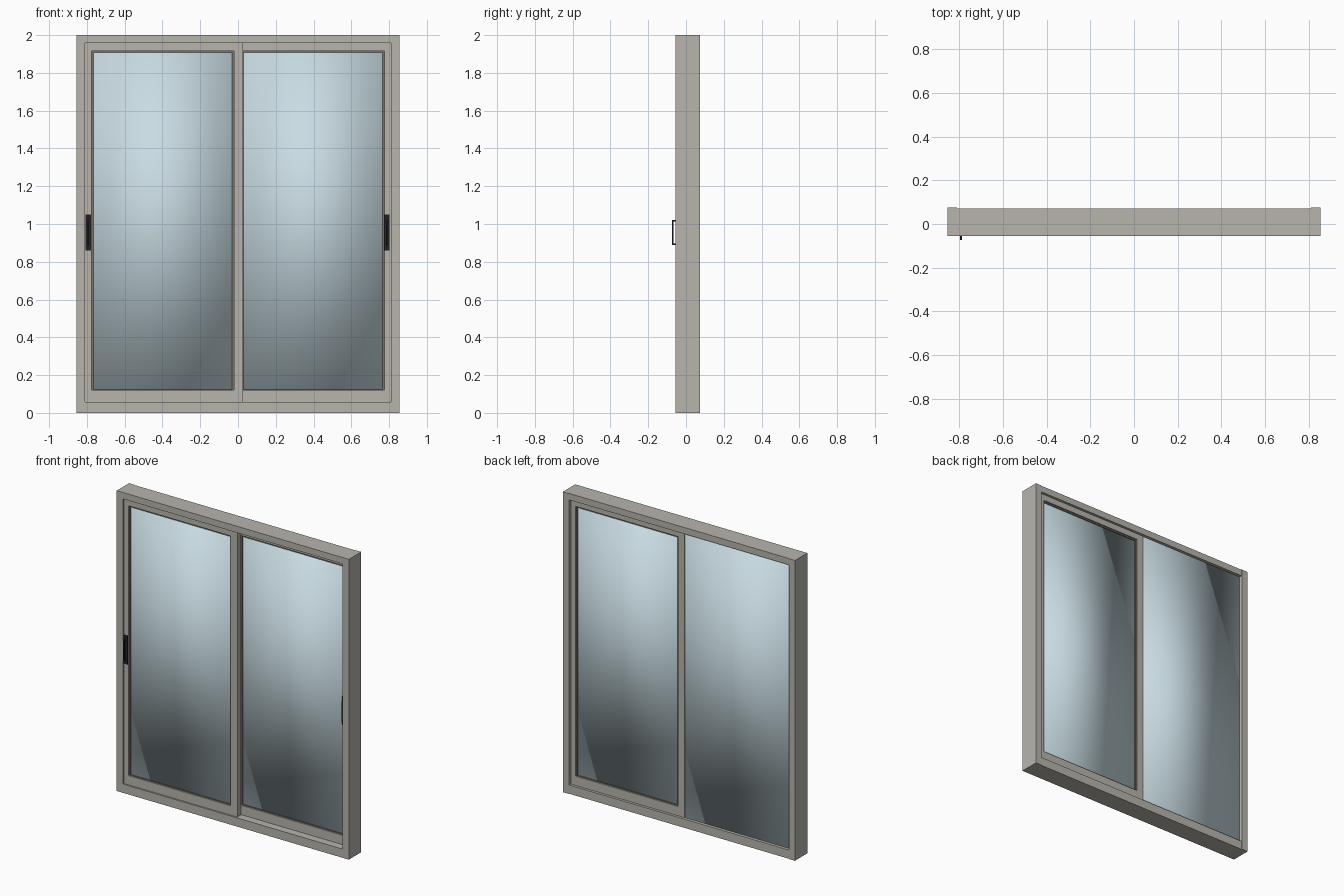
import bpy
import bmesh

cube = bpy.data.objects.get("Cube")
if cube:
    bpy.data.objects.remove(cube, do_unlink=True)


def material(name, rgb, rough=0.6):
    mat = bpy.data.materials.new(name)
    mat.use_nodes = True
    mat.diffuse_color = (*rgb, 1)
    bsdf = mat.node_tree.nodes["Principled BSDF"]
    bsdf.inputs["Base Color"].default_value = (*rgb, 1)
    bsdf.inputs["Roughness"].default_value = rough
    return mat


FRAME = material("warm grey aluminium", (0.48, 0.46, 0.42))
SEAL = material("brown seal", (0.20, 0.17, 0.14))
GLASS = material("pale blue glass", (0.58, 0.71, 0.76), 0.4)
BLACK = material("black handle", (0.015, 0.015, 0.017))


def add_box(bm, x, y, z):
    """Add a box spanning the three (low, high) ranges."""
    verts = bmesh.ops.create_cube(bm, size=1)["verts"]
    for v in verts:
        v.co = [r[0] if c < 0 else r[1] for c, r in zip(v.co, (x, y, z))]


def make(name, boxes, mat, smooth=False):
    bm = bmesh.new()
    for b in boxes:
        add_box(bm, *b)
    mesh = bpy.data.meshes.new(name)
    bm.to_mesh(mesh)
    bm.free()
    mesh.materials.append(mat)
    for p in mesh.polygons:
        p.use_smooth = smooth
    obj = bpy.data.objects.new(name, mesh)
    bpy.context.scene.collection.objects.link(obj)
    return obj


def ring(outer_x, outer_z, inner_x, inner_z, y):
    """Two full-height stiles with two rails between them."""
    return [((outer_x[0], inner_x[0]), y, outer_z),
            ((inner_x[1], outer_x[1]), y, outer_z),
            (inner_x, y, (outer_z[0], inner_z[0])),
            (inner_x, y, (inner_z[1], outer_z[1]))]


# Outer frame: the jambs stand slightly proud of head and sill at the back
W, IN = 0.855, 0.81
FRONT, BACK = -0.055, 0.075
BOTTOM, TOP = 0.058, 1.957
for side, s in (("right", -1), ("left", 1)):
    make(side + "_jamb", [(sorted((s * IN, s * W)), (FRONT, BACK), (0, 2))], FRAME)
make("sill", [((-IN, IN), (FRONT, BACK - 0.003), (0, BOTTOM))], FRAME)
make("head", [((-IN, IN), (FRONT, BACK - 0.003), (TOP, 2))], FRAME)


def sash(name, x, glass_x, y):
    """Sliding panel: frame, seal and recessed pane."""
    open_z = (0.12, 1.917)
    lip = 0.009
    seal_x = (glass_x[0] + lip, glass_x[1] - lip)
    seal_z = (open_z[0] + 0.004, open_z[1] - lip)
    make(name + "_sash", ring(x, (BOTTOM, TOP), glass_x, open_z, y), FRAME)
    make(name + "_seal", ring(glass_x, open_z, seal_x, seal_z,
                              (y[0] + 0.008, y[1] - 0.008)), SEAL)
    make(name + "_glass", [(seal_x, (y[0] + 0.014, y[1] - 0.014), seal_z)],
         GLASS, smooth=True)


def handle(name, x, face_y):
    """Flat plate with a thin pull grip on two posts."""
    grip_x = (x - 0.005, x + 0.005)
    grip_y = face_y - 0.028
    low, high, t = 0.89, 1.022, 0.008
    make(name, [((x - 0.014, x + 0.014), (face_y - 0.006, face_y), (0.86, 1.05)),
                (grip_x, (grip_y, grip_y + t), (low, high)),
                (grip_x, (grip_y + t, face_y), (low, low + t)),
                (grip_x, (grip_y + t, face_y), (high - t, high))], BLACK)


# Front panel on the right, rear panel on the left, meeting at the middle
sash("front", (-IN, 0.026), (-0.775, -0.022), (-0.045, -0.003))
sash("rear", (-0.028, IN), (0.02, 0.775), (-0.003, 0.055))
handle("front_handle", -0.793, -0.045)
handle("rear_handle", 0.788, -0.003)

# Fixed pane behind the front panel
make("fixed_glass", [((-IN, -0.028), (0.0, 0.052), (BOTTOM, TOP))], GLASS, smooth=True)
